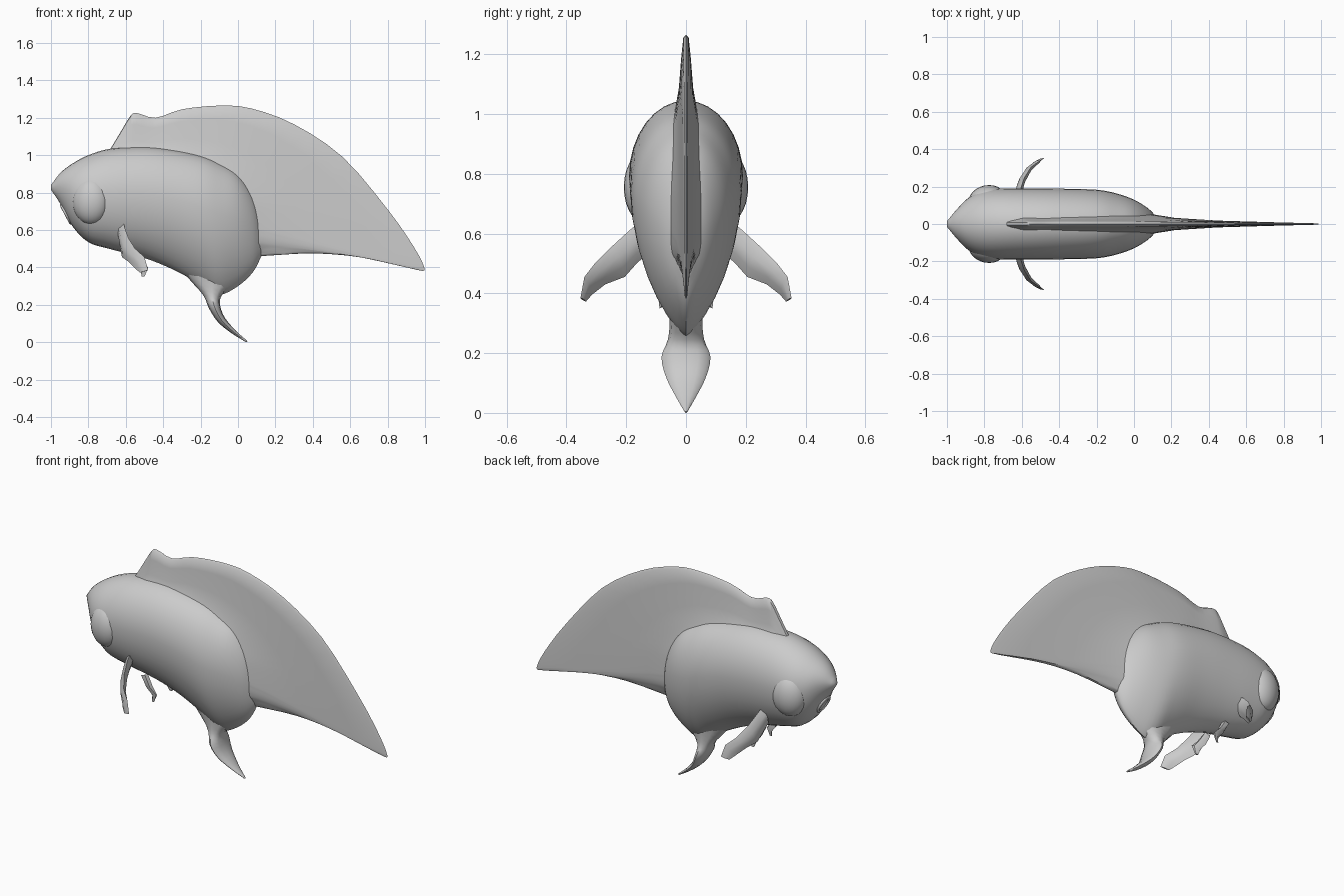
import bpy, math
from mathutils import Vector

cube = bpy.data.objects.get("Cube")
if cube:
    bpy.data.objects.remove(cube, do_unlink=True)

grey = bpy.data.materials.new("soft grey")
grey.use_nodes = True
grey.diffuse_color = (0.6, 0.6, 0.6, 1)
grey.node_tree.nodes["Principled BSDF"].inputs["Base Color"].default_value = (0.6, 0.6, 0.6, 1)


def spline(points, steps):
    """Resample a list of number tuples along a smooth curve through them."""
    pts = [Vector(p) for p in points]
    pts = [2 * pts[0] - pts[1]] + pts + [2 * pts[-1] - pts[-2]]
    out = []
    for a, b, c, d in zip(pts, pts[1:], pts[2:], pts[3:]):
        for i in range(steps):
            t = i / steps
            out.append(0.5 * (2 * b + (c - a) * t + (2 * a - 5 * b + 4 * c - d) * t * t
                              + (3 * b - a - 3 * c + d) * t ** 3))
    return out + [pts[-2]]


def finish(obj):
    obj.data.materials.append(grey)
    bpy.ops.object.select_all(action='DESELECT')
    obj.select_set(True)
    bpy.context.view_layer.objects.active = obj
    bpy.ops.object.mode_set(mode='EDIT')
    bpy.ops.mesh.select_all(action='SELECT')
    bpy.ops.mesh.normals_make_consistent(inside=False)
    bpy.ops.object.mode_set(mode='OBJECT')
    bpy.ops.object.shade_smooth_by_angle(angle=math.radians(50))
    return obj


def loft(name, rings):
    """Skin closed rings of equal length and cap both ends."""
    n = len(rings[0])
    verts = [tuple(v) for ring in rings for v in ring]
    faces = [(r * n + i, r * n + (i + 1) % n, (r + 1) * n + (i + 1) % n, (r + 1) * n + i)
             for r in range(len(rings) - 1) for i in range(n)]
    faces += [tuple(range(n))[::-1], tuple(range(len(verts) - n, len(verts)))]
    mesh = bpy.data.meshes.new(name)
    mesh.from_pydata(verts, [], faces)
    obj = bpy.data.objects.new(name, mesh)
    bpy.context.collection.objects.link(obj)
    return finish(obj)


def blade(name, edges, side=1):
    """Thin lens section between two edges: (upper, lower, half thickness)."""
    rings = []
    across = Vector((0.8, -0.55, 0.1))
    for up, low, thick in edges:
        u, l = Vector(up), Vector(low)
        ring = [u, u.lerp(l, 0.35) + across * thick, u.lerp(l, 0.7) + across * thick * 0.7,
                l, u.lerp(l, 0.7) - across * thick * 0.7, u.lerp(l, 0.35) - across * thick]
        rings.append([(v.x, v.y * side, v.z) for v in ring])
    return loft(name, rings)


# Body: x, belly height, back height, half width, lower sharpness
stations = spline([
    (-1.0, 0.815, 0.84, 0.015, 1.0), (-0.95, 0.74, 0.905, 0.075, 1.0),
    (-0.885, 0.62, 0.955, 0.14, 0.9), (-0.80, 0.535, 1.0, 0.18, 0.9),
    (-0.68, 0.497, 1.035, 0.19, 1.0), (-0.5, 0.45, 1.045, 0.19, 1.2),
    (-0.35, 0.39, 1.03, 0.188, 1.4), (-0.2, 0.31, 1.0, 0.183, 1.5),
    (-0.1, 0.255, 0.96, 0.165, 1.6), (0.0, 0.30, 0.90, 0.13, 1.5),
    (0.08, 0.375, 0.79, 0.08, 1.3), (0.13, 0.47, 0.64, 0.025, 1.0)], 4)
rings = []
for x, bottom, top, width, power in stations:
    mid = bottom + (top - bottom) * (0.55 + 0.1 * (power - 1))
    ring = []
    for i in range(32):
        a = math.tau * i / 32
        c, s = math.cos(a), math.sin(a)
        p = power if s < 0 else 1.0
        y = math.copysign(abs(c) ** p, c) * width
        ring.append((x, y, mid + s * ((top - mid) if s > 0 else (mid - bottom))))
    rings.append(ring)
loft("body", rings)

# Sail: matching points on the root and the rim
rim = spline([(-0.69, 1.02), (-0.63, 1.12), (-0.575, 1.21), (-0.54, 1.225), (-0.44, 1.2),
              (-0.3, 1.245), (-0.1, 1.265), (0.07, 1.25), (0.3, 1.165), (0.56, 0.99),
              (0.8, 0.71), (0.94, 0.51), (0.997, 0.395), (0.965, 0.385), (0.85, 0.415),
              (0.65, 0.455), (0.4, 0.475), (0.12, 0.46)], 3)
root = spline([(-0.64, 0.97), (-0.62, 0.98), (-0.6, 0.98), (-0.56, 0.98), (-0.46, 0.98),
               (-0.35, 0.98), (-0.25, 0.96), (-0.15, 0.93), (-0.06, 0.88), (0.0, 0.82),
               (0.05, 0.75), (0.07, 0.68), (0.08, 0.62), (0.08, 0.6), (0.08, 0.57),
               (0.07, 0.54), (0.06, 0.52), (0.05, 0.5)], 3)
rings = []
for r, e in zip(root, rim):
    half = []
    reach = max(0.0, (e.x - 0.1) / 0.9)
    for t, thick in ((0, 0.055), (0.15, 0.036), (0.4, 0.024), (0.75, 0.016), (0.97, 0.009)):
        p = r.lerp(e, t)
        half.append((p.x, thick * (1 - 0.6 * reach * t), p.y))
    rings.append(half + [(e.x, 0, e.y)] + [(x, -y, z) for x, y, z in reversed(half)])
loft("sail_fin", rings)

# Tail: front edge, rear edge and half width of a flattened diamond
rings = []
for fx, fz, bx, bz, w in spline([
        (-0.33, 0.42, 0.02, 0.42, 0.065), (-0.25, 0.325, -0.03, 0.32, 0.055),
        (-0.185, 0.25, -0.09, 0.245, 0.06), (-0.155, 0.18, -0.095, 0.195, 0.082),
        (-0.105, 0.105, -0.07, 0.13, 0.066), (-0.03, 0.045, -0.01, 0.06, 0.033),
        (0.044, 0.0, 0.052, 0.005, 0.004)], 3):
    f, b = Vector((fx, 0, fz)), Vector((bx, 0, bz))
    mid, half = (f + b) / 2, (b - f) / 2
    rings.append([mid + half * math.cos(math.tau * i / 12)
                  + Vector((0, w * math.sin(math.tau * i / 12), 0)) for i in range(12)])
loft("tail", rings)

for label, side in (("left", 1), ("right", -1)):
    # Front flippers sweep out, back and down
    blade(label + "_flipper", [
        ((-0.615, 0.14, 0.65), (-0.635, 0.12, 0.54), 0.022),
        ((-0.605, 0.19, 0.61), (-0.63, 0.165, 0.5), 0.02),
        ((-0.585, 0.25, 0.555), (-0.62, 0.205, 0.455), 0.018),
        ((-0.55, 0.305, 0.50), (-0.585, 0.27, 0.43), 0.015),
        ((-0.5, 0.34, 0.455), (-0.55, 0.315, 0.395), 0.011),
        ((-0.48, 0.353, 0.385), (-0.525, 0.335, 0.372), 0.006)], side)
    # Small belly fins
    blade(label + "_belly_fin", [
        ((-0.56, 0.09, 0.50), (-0.58, 0.06, 0.48), 0.02),
        ((-0.52, 0.1, 0.44), (-0.55, 0.06, 0.42), 0.018),
        ((-0.48, 0.095, 0.40), (-0.52, 0.07, 0.38), 0.012),
        ((-0.5, 0.088, 0.35), (-0.515, 0.082, 0.352), 0.005)], side)
    # Eye bulges
    bpy.ops.mesh.primitive_uv_sphere_add(segments=24, ring_count=14, radius=1,
                                         location=(-0.785, 0.13 * side, 0.755))
    eye = bpy.context.object
    eye.name = label + "_eye_bulge"
    eye.scale = (0.1, 0.077, 0.125)
    eye.rotation_euler = (0, 0, math.radians(12 * side))
    finish(eye)

# Mouth: a low oval lip on the slanted face
bpy.ops.mesh.primitive_torus_add(major_radius=0.05, minor_radius=0.012, major_segments=24,
                                 minor_segments=8, location=(-0.918, 0, 0.685),
                                 rotation=(0, math.radians(-118), 0))
lips = bpy.context.object
lips.name = "mouth_lip"
lips.scale = (1, 0.8, 0.8)
finish(lips)
